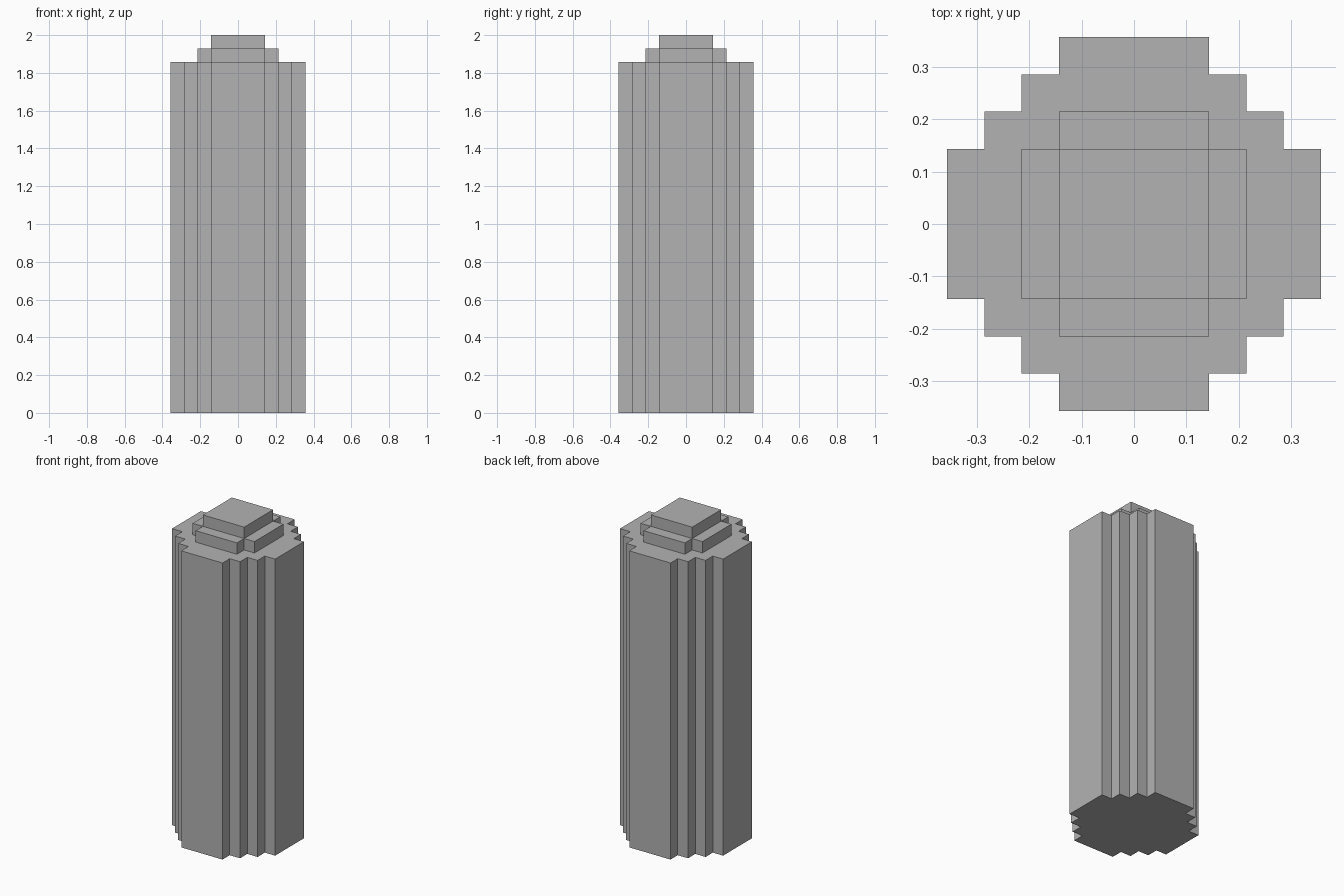
import bpy
import bmesh

cube = bpy.data.objects.get("Cube")
if cube:
    bpy.data.objects.remove(cube, do_unlink=True)

UNIT = 2 / 28  # one step of the stair-stepped outline

# Plain grey for the whole pillar
grey = bpy.data.materials.new("plain_grey")
grey.use_nodes = True
colour = (0.448, 0.448, 0.448, 1)
grey.diffuse_color = colour
grey.node_tree.nodes["Principled BSDF"].inputs["Base Color"].default_value = colour


def stepped_prism(name, reach, half_side, bottom, top):
    """Upright prism whose four flat sides are joined by stair-stepped corners."""
    corner = [(reach, half_side)]
    for i in range(reach - half_side):
        x, y = reach - i - 1, half_side + i
        corner += [(x, y), (x, y + 1)]
    outline = []
    for _ in range(4):
        outline += corner
        corner = [(-y, x) for x, y in corner]

    bm = bmesh.new()
    base = bm.faces.new([bm.verts.new((x * UNIT, y * UNIT, bottom * UNIT))
                         for x, y in outline])
    raised = bmesh.ops.extrude_face_region(bm, geom=[base], use_keep_orig=True)["geom"]
    verts = [g for g in raised if isinstance(g, bmesh.types.BMVert)]
    bmesh.ops.translate(bm, verts=verts, vec=(0, 0, (top - bottom) * UNIT))
    bmesh.ops.recalc_face_normals(bm, faces=bm.faces)

    mesh = bpy.data.meshes.new(name)
    bm.to_mesh(mesh)
    bm.free()
    mesh.materials.append(grey)
    obj = bpy.data.objects.new(name, mesh)
    bpy.context.collection.objects.link(obj)
    return obj


# Tall shaft, cross-shaped step and square cap
stepped_prism("pillar_shaft", 5, 2, 0, 26)
stepped_prism("cross_step", 3, 2, 26, 27)
stepped_prism("square_cap", 2, 2, 27, 28)
